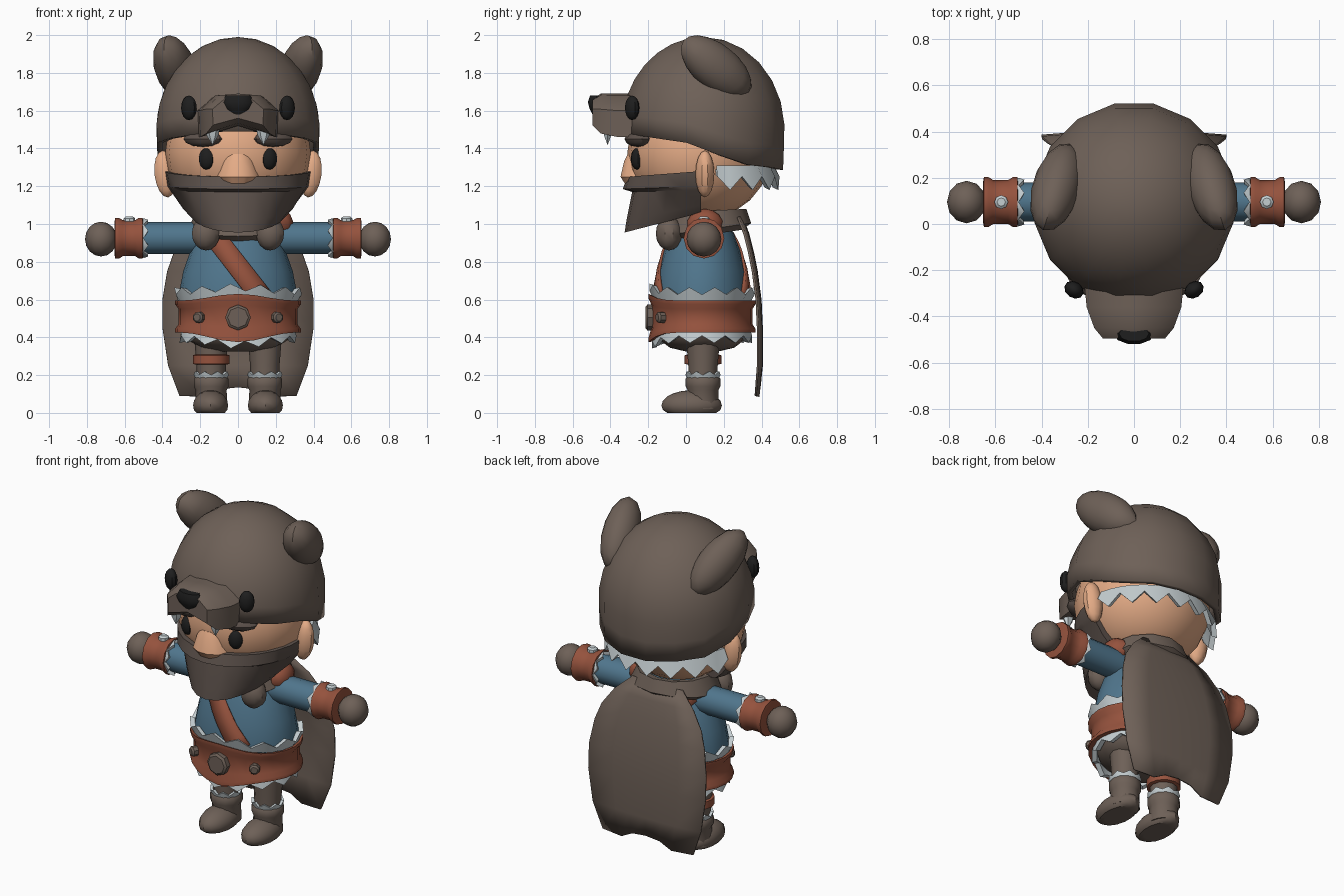
import bpy, bmesh, math
from mathutils import Vector, Matrix, Euler

if "Cube" in bpy.data.objects:
    bpy.data.objects.remove(bpy.data.objects["Cube"])


def material(name, rgb):
    m = bpy.data.materials.new(name)
    m.diffuse_color = (*rgb, 1)
    m.use_nodes = True
    m.node_tree.nodes["Principled BSDF"].inputs["Base Color"].default_value = m.diffuse_color
    return m


BROWN = material("brown_hide", (0.155, 0.118, 0.096))
DARK = material("dark_beard", (0.107, 0.082, 0.070))
SKIN = material("skin", (0.78, 0.41, 0.24))
BLUE = material("blue_cloth", (0.08, 0.18, 0.265))
RED = material("red_leather", (0.30, 0.085, 0.047))
FUR = material("pale_fur", (0.56, 0.62, 0.64))
BLACK = material("black", (0.013, 0.013, 0.013))


def build(name, verts, faces, mat, thick=0):
    me = bpy.data.meshes.new(name)
    me.from_pydata([tuple(v) for v in verts], [], faces)
    bm = bmesh.new()
    bm.from_mesh(me)
    bmesh.ops.remove_doubles(bm, verts=bm.verts, dist=0.0005)
    bmesh.ops.recalc_face_normals(bm, faces=bm.faces)
    bm.to_mesh(me)
    bm.free()
    me.materials.append(mat)
    ob = bpy.data.objects.new(name, me)
    bpy.context.collection.objects.link(ob)
    if thick:
        mod = ob.modifiers.new("thickness", 'SOLIDIFY')
        mod.thickness = thick
        mod.offset = -1
    return ob


def loft(name, rows, mat, closed=True, caps=True, ring=False, thick=0):
    """Skin equal-length rows of points; ring joins the last row to the first."""
    n, k = len(rows[0]), len(rows)
    faces = []
    for j in range(k if ring else k - 1):
        for i in range(n if closed else n - 1):
            a, b, j2 = i, (i + 1) % n, (j + 1) % k
            faces.append((j * n + a, j * n + b, j2 * n + b, j2 * n + a))
    if caps and not ring:
        faces += [tuple(range(n)), tuple(range((k - 1) * n, k * n))]
    return build(name, [p for r in rows for p in r], faces, mat, thick)


def lathe(name, prof, mat, loc=(0, 0, 0), axis=(0, 0, 1), n=12, sy=1, arc=(0, 360), ring=False):
    """Profile of (radius, height, front bump, tooth) turned about an axis."""
    full = arc[1] - arc[0] == 360
    q = Vector((0, 0, 1)).rotation_difference(Vector(axis))
    rows = []
    for p in prof:
        r, h, bump, tooth = (tuple(p) + (0, 0))[:4]
        row = []
        for i in range(n if full else n + 1):
            a = math.radians(arc[0] + (arc[1] - arc[0]) * i / n)
            z = h + bump * max(0, -math.sin(a)) ** 6 + tooth * (i % 2)
            row.append(q @ Vector((r * math.cos(a), r * sy * math.sin(a), z)) + Vector(loc))
        rows.append(row)
    return loft(name, rows, mat, closed=full, caps=full, ring=ring)


def fur(name, r, h, loc, axis=(0, 0, 1), n=12, sy=1, arc=(0, 360), bump=0, flare=0.02):
    """Zigzag fur trim whose teeth point along the axis."""
    prof = [(r - .03, 0, bump), (r, 0, bump), (r + flare, h * .45, bump, h * .55),
            (r + flare - .03, h * .4, bump, h * .5)]
    return lathe(name, prof, FUR, loc, axis, 2 * n, sy, arc, ring=True)


def ball(name, loc, radii, mat, rot=(0, 0, 0), seg=14, rings=9, floor=None):
    bm = bmesh.new()
    bmesh.ops.create_uvsphere(bm, u_segments=seg, v_segments=rings, radius=1)
    mtx = Matrix.LocRotScale(Vector(loc), Euler(rot), Vector(radii))
    bmesh.ops.transform(bm, matrix=mtx, verts=bm.verts)
    if floor is not None:
        for v in bm.verts:
            v.co.z = max(floor, v.co.z)
    vs = [v.co.copy() for v in bm.verts]
    fs = [tuple(v.index for v in f.verts) for f in bm.faces]
    bm.free()
    return build(name, vs, fs, mat)


def interp(x, table):
    for (x0, y0), (x1, y1) in zip(table, table[1:]):
        if x <= x1:
            return y0 + (y1 - y0) * max(0, x - x0) / (x1 - x0)
    return table[-1][1]


CY = 0.085  # body axis

# hood: dome with a rim that drops toward the back
RIM = [(0, 1.50), (60, 1.45), (88, 1.42), (112, 1.32), (180, 1.28)]
rows = []
for j in range(9):
    row = []
    for i in range(16):
        a = 360 * (i + .5) / 16
        edge = math.acos((interp(min(a, 360 - a), RIM) - 1.5) / .49)
        phi = edge * j / 8
        r = .44 * (math.sin(phi) if phi < 1.57 else 1 - .04 * (phi - 1.57))
        t = math.radians(a)
        row.append((r * math.sin(t), .09 - r * math.cos(t), 1.5 + .49 * math.cos(phi)))
    rows.append(row)
loft("hood", rows, BROWN, caps=False, thick=.03)

# muzzle: arched cross-section swept forward
HALF = [(.10, 1.49), (.20, 1.46), (.205, 1.60), (.12, 1.68)]
SECT = [(0, 1.52)] + HALF + [(0, 1.69)] + [(-x, z) for x, z in reversed(HALF)]
rows = []
for y, sx, mid, sz in [(-.2, 1.08, 1.57, 1), (-.36, 1, 1.57, 1), (-.45, .84, 1.58, .92), (-.495, .66, 1.59, .6)]:
    rows.append([(x * sx, y, mid + (z - 1.57) * sz) for x, z in SECT])
loft("muzzle", rows, BROWN)
lathe("muzzle_nose", [(.02, 1.56), (.07, 1.61), (.088, 1.645), (.065, 1.68)], BLACK, (0, -.475, 0), n=10, sy=.53)

# head and face
ball("head", (0, .07, 1.38), (.385, .38, .36), SKIN, seg=20, rings=12)
lathe("nose", [(.06, 1.37), (.085, 1.33), (.11, 1.25), (.08, 1.215)], SKIN, (0, -.265, 0), n=10, sy=.78)

# beard: rows (half width, front y, front z, side z) with a moustache step
rows = []
for X, yf, zf, zs in [(.32, -.24, 1.25, 1.28), (.388, -.31, 1.25, 1.28), (.375, -.335, 1.185, 1.2),
                      (.36, -.285, 1.17, 1.18), (.30, -.315, 1.02, 1.1), (.255, -.325, .955, 1.06),
                      (.15, -.1, 1.06, 1.07)]:
    row = []
    for i in range(13):
        a = math.radians(-90 + 15 * i)
        c = math.cos(a)
        row.append((X * math.sin(a), .08 - (.08 - yf) * c, zs + (zf - zs) * c))
    rows.append(row)
loft("beard", rows, DARK)
fur("hair_fringe", .385, -.13, (0, .08, 1.31), n=8, arc=(12, 168), flare=.03)

# torso and trousers seat
BODY = [(.31, .5), (.315, .62), (.29, .75), (.255, .85), (.21, .95), (.15, 1.04), (.1, 1.07)]
lathe("tunic", BODY, BLUE, (0, CY, 0), n=20, sy=.8)
lathe("trouser_seat", [(.1, .325), (.2, .345), (.27, .39), (.295, .46)], BROWN, (0, CY, 0), n=20, sy=.85)
fur("tunic_trim_upper", .318, .07, (0, CY, .595), n=13, sy=.83, bump=.02)
fur("tunic_trim_lower", .30, -.07, (0, CY, .44), n=13, sy=.86, bump=-.03, flare=.01)

# belt with flared rims, buckle and studs
lathe("belt", [(.29, .585, .03), (.333, .595, .035), (.333, .575, .03), (.314, .55, .02), (.314, .47, -.02),
               (.333, .445, -.045), (.333, .425, -.05), (.29, .43, -.05)], RED, (0, CY, 0), n=24, sy=.85, ring=True)
lathe("buckle", [(.068, 0), (.068, .03), (.055, .04)], BROWN, (0, -.175, .505), (0, -1, 0), 8)
for s in (-1, 1):
    lathe("belt_stud", [(.03, 0), (.03, .03), (.02, .04)], BROWN, (s * .20, -.118, .505), (s * .45, -.9, 0), 8)

# diagonal chest strap on front and back
RADII = [(z, r) for r, z in BODY]
for side, label in ((-1, "front"), (1, "back")):
    rows = []
    for k in range(9):
        u = k / 8
        x, z = -.2 + .33 * u, 1.03 - .42 * u
        row = []
        for w in (-.055, 0, .055):
            px, pz = x + w * .79, z + w * .62
            r = interp(pz, RADII) + .015
            row.append((px, CY + side * .8 * math.sqrt(max(.0004, r * r - px * px)), pz))
        rows.append(row)
    loft("strap_" + label, rows, RED, closed=False, caps=False, thick=.015)
ball("shoulder_pad", (.225, .1, 1.0), (.07, .095, .08), RED, seg=10, rings=7)

# cape collar
rows = []
for rx, ry, z, tilt in [(.19, .17, 1.07, 0), (.22, .22, 1.07, .01), (.265, .245, .97, .035), (.22, .2, .94, .03)]:
    rows.append([(rx * math.sin(math.tau * i / 12), .1 - ry * math.cos(math.tau * i / 12),
                  z - tilt * math.cos(math.tau * i / 12)) for i in range(12)])
loft("cape_collar", rows, BROWN, ring=True)

# cape: rows (height, half width, y), ragged hem
HEM = [.0, -.005, .035, .045, .035, -.005, .0]
rows = []
for z, w, y in [(1.04, .17, .30), (.95, .27, .335), (.85, .34, .36), (.75, .375, .38), (.6, .4, .4),
                (.45, .4, .407), (.25, .37, .407), (.09, .31, .395)]:
    rows.append([(w * u, y - .02 * u * u, z + (HEM[i] if z < .1 else 0))
                 for i, u in enumerate((-1, -.55, -.3, 0, .3, .55, 1))])
loft("cape", rows, BROWN, closed=False, caps=False, thick=.012)

# paired parts
for s in (-1, 1):
    ball("hood_ear", (s * .335, .16, 1.83), (.105, .23, .12), BROWN, (-.657, 0, s * .3), 14, 10)
    ball("hood_eye", (s * .26, -.285, 1.615), (.045, .035, .065), BLACK, (0, 0, s * .6), 10, 8)
    lathe("fang", [(.042, 1.53), (.032, 1.47), (.002, 1.42)], FUR, (s * .135, -.415, 0), n=6, sy=.7)
    ball("brow", (s * .185, -.255, 1.45), (.11, .06, .042), DARK, (0, 0, s * .4), 10, 6)
    ball("eye", (s * .167, -.26, 1.345), (.042, .03, .057), BLACK, (0, 0, s * .4), 10, 8)
    ball("ear", (s * .385, .1, 1.265), (.06, .05, .125), SKIN, (0, s * .12, 0), 10, 8)
    ball("cape_paw", (s * .17, -.09, .95), (.078, .07, .09), BROWN, seg=10, rings=8)
    # arm along x
    out = (s, 0, 0)
    lathe("sleeve", [(.085, .12), (.085, .52)], BLUE, (0, .095, .925), out, 12)
    fur("sleeve_trim", .09, -.045, (s * .52, .095, .925), out, 8, flare=.015)
    lathe("cuff", [(.08, .50), (.108, .505), (.108, .525), (.095, .545), (.095, .61), (.108, .63),
                   (.108, .65), (.08, .655)], RED, (0, .095, .925), out, 12)
    lathe("cuff_stud", [(.03, 0), (.03, .025), (.018, .035)], FUR, (s * .575, .095, 1.005), n=8)
    ball("hand", (s * .725, .095, .92), (.085, .092, .092), BROWN, seg=12, rings=8)
    # leg and boot
    x = s * .142
    lathe("leg", [(.075, .15), (.078, .25), (.09, .4)], BROWN, (x, .09, 0), n=12)
    fur("boot_trim", .085, .035, (x, .09, .185), n=8, flare=.008)
    lathe("boot_shaft", [(.085, .02), (.082, .12), (.092, .14), (.092, .18), (.08, .195)], BROWN, (x, .09, 0), n=12)
    ball("boot_foot", (x + s * .003, .03, .04), (.095, .16, .08), BROWN, seg=14, rings=10, floor=0)
lathe("leg_strap", [(.08, .255), (.097, .26), (.097, .305), (.08, .31)], RED, (-.142, .09, 0), n=12)

# smooth shading with sharp creases kept
for ob in bpy.data.objects:
    ob.select_set(True)
    bpy.context.view_layer.objects.active = ob
bpy.ops.object.shade_smooth_by_angle(angle=math.radians(38))
